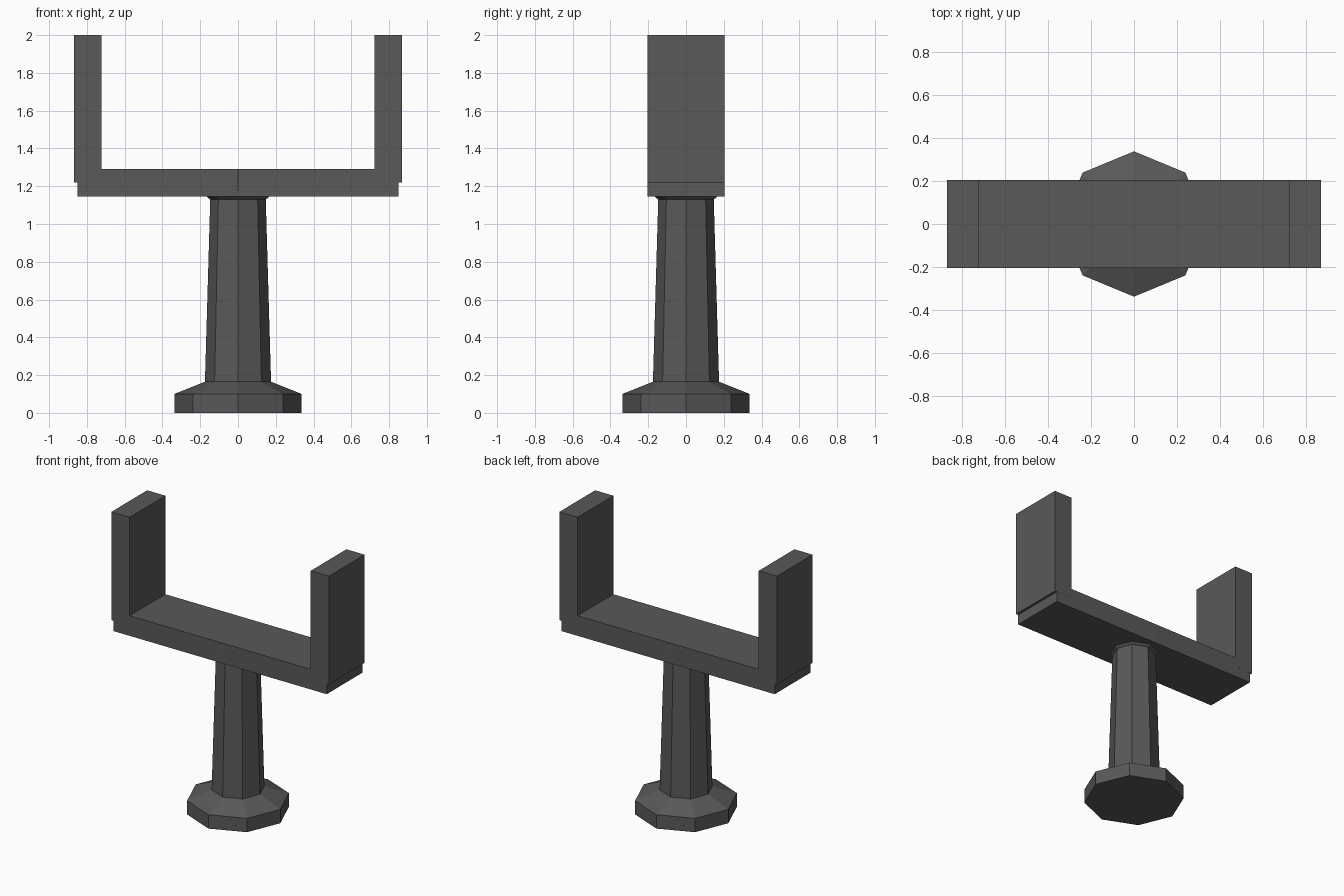
import bpy, bmesh, math

if "Cube" in bpy.data.objects:
    bpy.data.objects.remove(bpy.data.objects["Cube"])

metal = bpy.data.materials.new("dark_grey")
metal.diffuse_color = (0.1, 0.1, 0.1, 1)
metal.use_nodes = True
metal.node_tree.nodes["Principled BSDF"].inputs["Base Color"].default_value = metal.diffuse_color


def finish(name, bm):
    bmesh.ops.recalc_face_normals(bm, faces=bm.faces)
    mesh = bpy.data.meshes.new(name)
    bm.to_mesh(mesh)
    bm.free()
    mesh.materials.append(metal)
    bpy.context.collection.objects.link(bpy.data.objects.new(name, mesh))


def box(name, x0, x1, half_depth, z0, z1):
    bm = bmesh.new()
    bmesh.ops.create_cube(bm, size=1)
    for v in bm.verts:
        v.co = ((x0 + x1) / 2 + v.co.x * (x1 - x0),
                v.co.y * 2 * half_depth,
                (z0 + z1) / 2 + v.co.z * (z1 - z0))
    finish(name, bm)


def octagon_stack(name, profile):
    """Closed eight-sided solid from (radius, height) rings."""
    bm = bmesh.new()
    rings = [[bm.verts.new((r * math.cos(i * math.pi / 4),
                            r * math.sin(i * math.pi / 4), z))
              for i in range(8)] for r, z in profile]
    for low, high in zip(rings, rings[1:]):
        for i in range(8):
            j = (i + 1) % 8
            bm.faces.new((low[i], low[j], high[j], high[i]))
    bm.faces.new(rings[0])
    bm.faces.new(rings[-1])
    finish(name, bm)


# Foot, tapered column and flared capital buried in the crossbar
octagon_stack("pedestal", [(0.337, 0), (0.337, 0.10), (0.175, 0.165),
                           (0.147, 1.13), (0.204, 1.175), (0.204, 1.285)])

# Horizontal bar
box("crossbar", -0.85, 0.85, 0.203, 1.145, 1.29)

# Two uprights, slightly overhanging the bar ends
box("left_upright", -0.867, -0.722, 0.2035, 1.22, 2.0)
box("right_upright", 0.722, 0.867, 0.2035, 1.22, 2.0)
